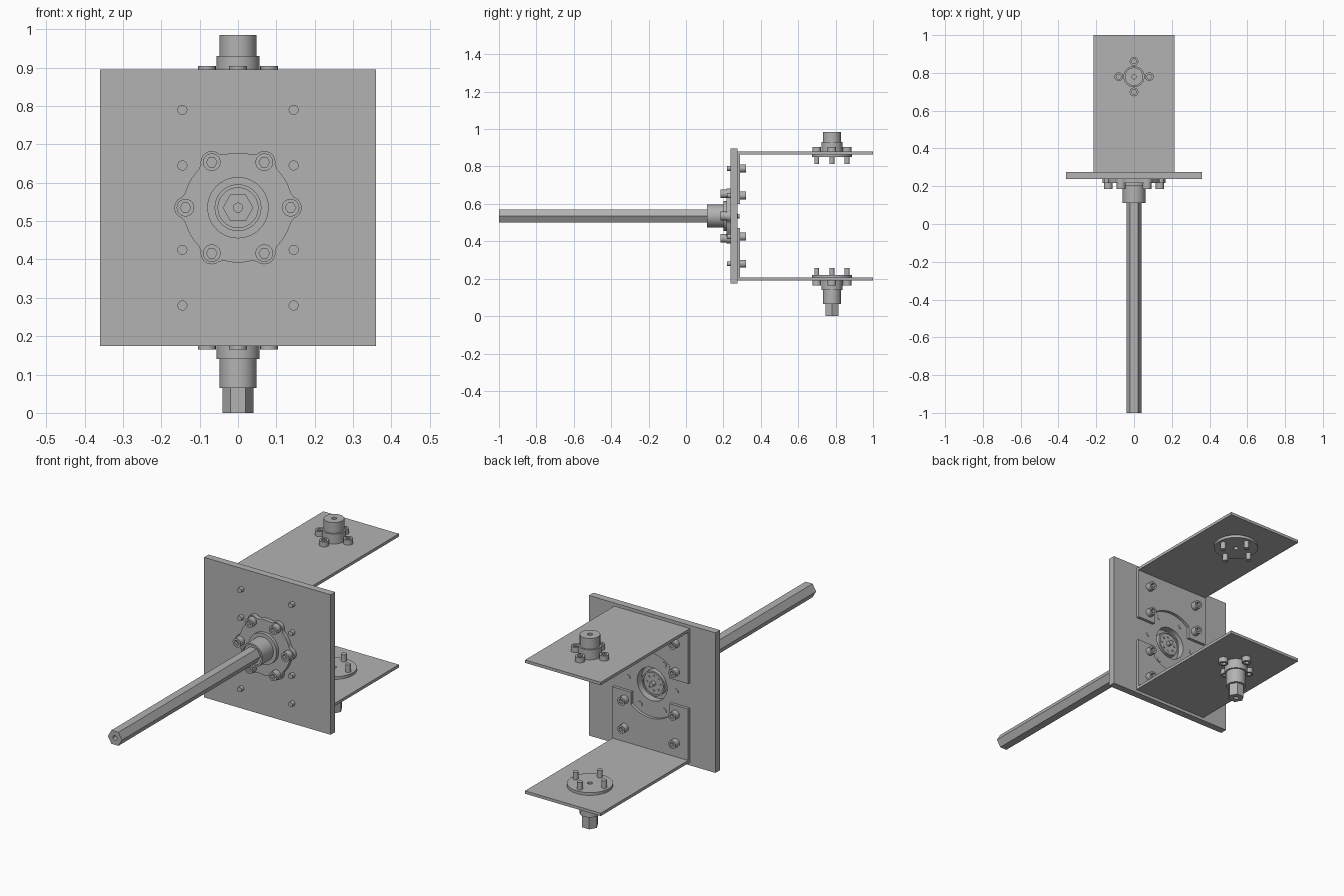
import bpy, bmesh
from math import sin, cos, pi, radians, asin
from mathutils import Matrix

cube = bpy.data.objects.get("Cube")
if cube:
    bpy.data.objects.remove(cube)

steel = bpy.data.materials.new("grey_steel")
steel.use_nodes = True
GREY = (0.45, 0.45, 0.45, 1)
steel.diffuse_color = GREY
steel.node_tree.nodes["Principled BSDF"].inputs["Base Color"].default_value = GREY

MID = 0.535       # height of the main shaft
PIVOT = 0.78      # y of the two vertical hubs


def ring(r, n=40, x=0, y=0, start=0, end=2 * pi, closed=True):
    steps = n if closed else n - 1
    return [(x + r * cos(start + (end - start) * i / steps),
             y + r * sin(start + (end - start) * i / steps)) for i in range(n)]


def rect(x0, x1, y0, y1):
    return [(x0, y0), (x1, y0), (x1, y1), (x0, y1)]


def along_y(x=0, z=MID, flip=1):
    """Outline lies in x-z, depth runs along y."""
    return Matrix(((1, 0, 0, x), (0, 0, 1, 0), (0, flip, 0, z), (0, 0, 0, 1)))


def along_z(s, x=0, y=0):
    """Outline lies in x-y, depth is measured away from mid height."""
    return Matrix(((1, 0, 0, x), (0, 1, 0, y), (0, 0, s, MID), (0, 0, 0, 1)))


def prism(name, outlines, a, b, frame):
    """Extrude an outline (later outlines are holes) from depth a to b."""
    curve = bpy.data.curves.new(name, "CURVE")
    curve.dimensions = "2D"
    curve.fill_mode = "BOTH"
    curve.extrude = abs(b - a) / 2
    for pts in outlines:
        spline = curve.splines.new("POLY")
        spline.points.add(len(pts) - 1)
        for p, (u, v) in zip(spline.points, pts):
            p.co = (u, v, 0, 1)
        spline.use_cyclic_u = True
    temp = bpy.data.objects.new(name, curve)
    mesh = bpy.data.meshes.new_from_object(temp)
    bpy.data.objects.remove(temp)
    bpy.data.curves.remove(curve)
    bm = bmesh.new()
    bm.from_mesh(mesh)
    bmesh.ops.remove_doubles(bm, verts=bm.verts, dist=1e-5)
    bm.transform(frame @ Matrix.Translation((0, 0, (a + b) / 2)))
    bmesh.ops.recalc_face_normals(bm, faces=bm.faces)
    bm.to_mesh(mesh)
    bm.free()
    mesh.shade_smooth()
    mesh.set_sharp_from_angle(angle=radians(30))
    mesh.materials.clear()
    mesh.materials.append(steel)
    obj = bpy.data.objects.new(name, mesh)
    bpy.context.scene.collection.objects.link(obj)
    return obj


def screw(name, frame, seat, top, tip, r=0.021):
    """Socket-head screw: head from seat to top, shank from seat to tip."""
    floor = seat + (top - seat) * 0.4
    prism(name + "_head", [ring(r, 24), ring(r * 0.6, 6)], floor, top, frame)
    prism(name + "_head_base", [ring(r, 24)], seat, floor, frame)
    prism(name + "_shank", [ring(0.013, 20)], seat, tip, frame)


# Mounting plate with a bore for the bearing
prism("mounting_plate", [rect(-0.36, 0.36, -0.36, 0.36), ring(0.085)],
      0.238, 0.275, along_y())

# Six-lobed bearing flange: body arcs alternate with lobes round the bolts
lobe_r, bolt_r, body_r = 0.029, 0.137, 0.143
flange = []
for k in range(6):
    a = k * pi / 3
    flange += ring(lobe_r, 12, bolt_r * cos(a), bolt_r * sin(a),
                   a - 1.25, a + 1.25, closed=False)
    flange += ring(body_r, 8, 0, 0, a + 0.27, a + pi / 3 - 0.27, closed=False)
    screw("flange_bolt", along_y(bolt_r * cos(a), MID + bolt_r * sin(a)),
          0.217, 0.185, 0.278, 0.023)
prism("bearing_flange", [flange], 0.217, 0.238, along_y())
prism("bearing_collar", [ring(0.08)], 0.2, 0.217, along_y())
prism("bearing_boss", [ring(0.061), ring(0.052)], 0.112, 0.2, along_y())
prism("bearing_race", [ring(0.052)], 0.125, 0.2, along_y())

# Shaft end cap seen in the bore behind the plate
prism("end_cap", [ring(0.064), ring(0.056)], 0.238, 0.268, along_y())
prism("end_cap_face", [ring(0.056)], 0.238, 0.262, along_y())
prism("shaft_tip", [ring(0.012, 20)], 0.262, 0.285, along_y())
for k in range(8):
    a = k * pi / 4
    prism("end_cap_pin", [ring(0.005, 10)], 0.262, 0.266,
          along_y(0.038 * cos(a), MID + 0.038 * sin(a)))

# Long hexagonal shaft with a centre hole in its end
prism("hex_shaft", [ring(0.04, 6)], -0.96, 0.2, along_y())
prism("hex_shaft_end", [ring(0.04, 6), ring(0.012, 16)], -1.0, -0.96, along_y())

# Upper and lower angle brackets with their hubs
edge, notch = 0.11, 0.168
swing = asin(edge / notch)
for s, side in ((1, "upper"), (-1, "lower")):
    outline = [(-0.215, 0.34), (-0.215, 0.065), (-edge, 0.065)]
    outline += ring(notch, 20, 0, 0, pi / 2 + swing, pi / 2 - swing, closed=False)
    outline += [(edge, 0.065), (0.215, 0.065), (0.215, 0.34)]
    prism(side + "_bracket_upright", [outline], 0.275, 0.29, along_y(flip=s))
    prism(side + "_bracket_arm", [rect(-0.215, 0.215, 0.275, 1.0)],
          0.329, 0.344, along_z(s))
    for x in (-0.145, 0.145):
        for h in (0.11, 0.255):
            screw(side + "_bracket_screw", along_y(x, MID + s * h),
                  0.29, 0.321, 0.218)

    hub = along_z(s, 0, PIVOT)
    prism(side + "_hub_flange", [ring(0.107), ring(0.012, 16)], 0.315, 0.329, hub)
    prism(side + "_hub_collar", [ring(0.056)], 0.344, 0.395, hub)
    if s > 0:
        prism("upper_hub", [ring(0.048), ring(0.012, 16)], 0.395, 0.45, hub)
    else:
        prism("lower_hub", [ring(0.048)], 0.395, 0.47, hub)
        prism("lower_hex_stub", [ring(0.04, 6)], 0.47, 0.522, hub)
        prism("lower_hex_end", [ring(0.04, 6), ring(0.012, 16)],
              0.522, MID, hub)
    for dx, dy in ((1, 0), (-1, 0), (0, 1), (0, -1)):
        screw(side + "_hub_screw", along_z(s, 0.081 * dx, PIVOT + 0.081 * dy),
              0.344, 0.37, 0.277, 0.023)
